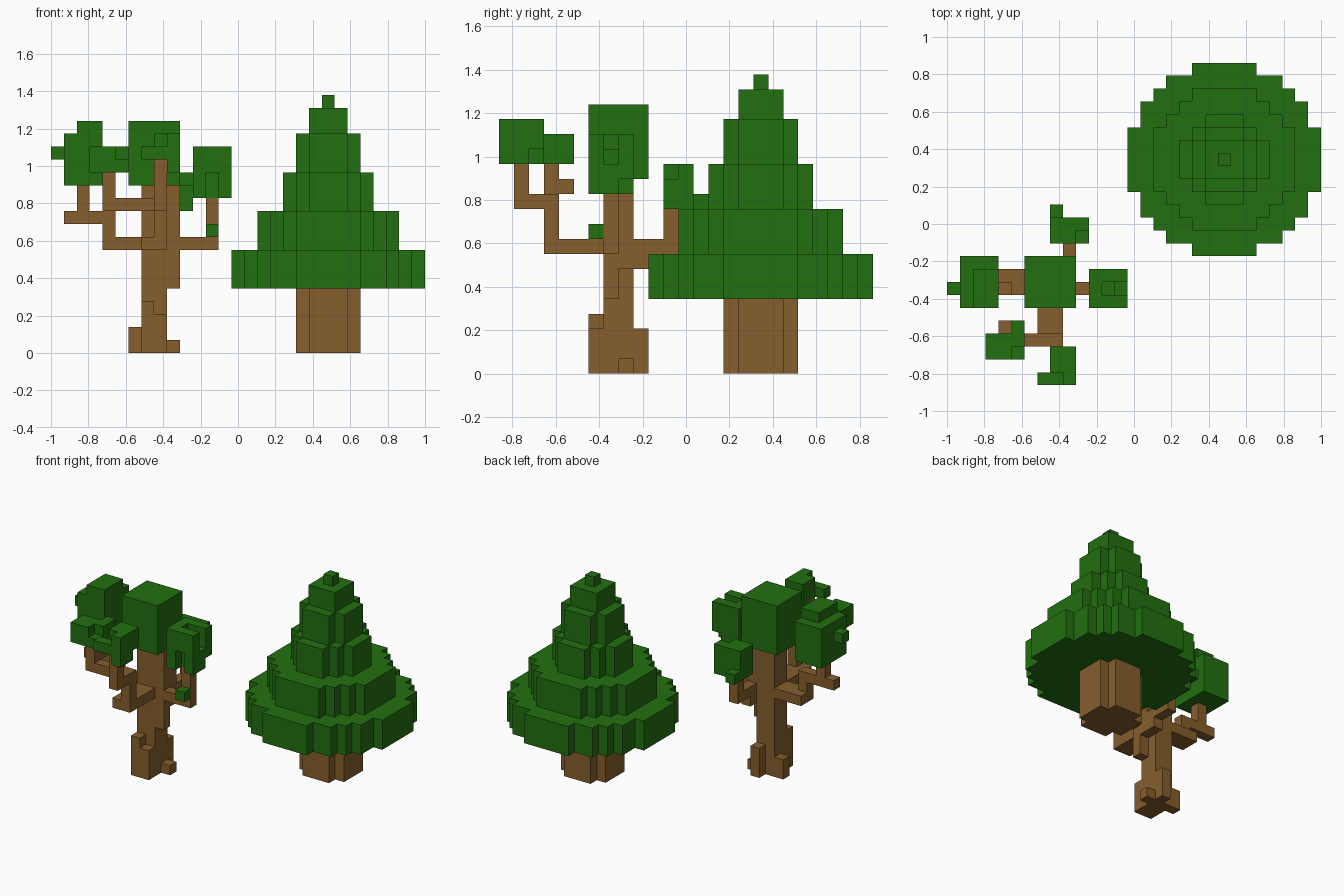
import bpy, bmesh, math
from mathutils import Vector

if "Cube" in bpy.data.objects:
    bpy.data.objects.remove(bpy.data.objects["Cube"])

U = 2 / 29                       # edge of one cube
ORIGIN = Vector((-1, -12.5 * U, 0))


def material(name, colour):
    m = bpy.data.materials.new(name)
    m.diffuse_color = (*colour, 1)
    m.use_nodes = True
    m.node_tree.nodes["Principled BSDF"].inputs["Base Color"].default_value = m.diffuse_color
    return m


BARK = material("bark brown", (0.235, 0.112, 0.026))
LEAF = material("leaf green", (0.016, 0.160, 0.005))
parts = {}
taken = set()


def box(x0, x1, y0, y1, z0, z1):
    """Grid cells of a block, upper limits excluded."""
    return {(x, y, z) for x in range(x0, x1) for y in range(y0, y1) for z in range(z0, z1)}


def part(name, mat, boxes, holes=()):
    cells = set().union(*(box(*b) for b in boxes)) - set(holes) - taken
    taken.update(cells)
    parts[name] = (mat, cells)


def disc(half_widths, z0, z1, cx=21, cy=17):
    """Stepped round layer; half_widths[d] is the half width of row d from the middle."""
    out = []
    for d, h in enumerate(half_widths):
        for s in {d, -d}:
            out.append((cx - h, cx + h + 1, cy + s, cy + s + 1, z0, z1))
    return out


def build(name, mat, cells):
    bm = bmesh.new()
    for c in cells:
        for axis in range(3):
            for side in (0, 1):
                n = list(c)
                n[axis] += 2 * side - 1
                if tuple(n) in taken:
                    continue
                a, b = (axis + 1) % 3, (axis + 2) % 3
                ring = [(0, 0), (1, 0), (1, 1), (0, 1)]
                if not side:
                    ring.reverse()
                vs = []
                for p, q in ring:
                    v = Vector(c)
                    v[axis] += side
                    v[a] += p
                    v[b] += q
                    vs.append(bm.verts.new(ORIGIN + v * U))
                bm.faces.new(vs)
    bmesh.ops.remove_doubles(bm, verts=bm.verts, dist=U * 0.01)
    bmesh.ops.dissolve_limit(bm, angle_limit=math.radians(1), verts=bm.verts, edges=bm.edges)
    me = bpy.data.meshes.new(name)
    bm.to_mesh(me)
    bm.free()
    me.materials.append(mat)
    bpy.context.collection.objects.link(bpy.data.objects.new(name, me))


# Conifer: trunk and tapering round layers
part("conifer_trunk", BARK, disc([2, 2, 1], 0, 5))
layers = [([7, 7, 7, 6, 6, 5, 4, 2], 5, 8), ([5, 5, 5, 4, 3, 2], 8, 11), ([3, 3, 2, 1], 11, 14),
          ([2, 2, 1], 14, 17), ([1, 1], 17, 19), ([0], 19, 20)]
for i, layer in enumerate(layers):
    part(f"conifer_layer_{i + 1}", LEAF, disc(*layer))

# Broadleaf tree: trunk and roots
part("broadleaf_trunk", BARK, [(7, 9, 7, 9, 0, 13), (9, 10, 7, 8, 5, 13), (9, 10, 8, 9, 7, 13)])
part("roots", BARK, [(7, 8, 6, 7, 0, 4), (8, 9, 6, 7, 0, 3), (8, 9, 9, 10, 0, 3),
                     (6, 7, 8, 9, 0, 2), (9, 10, 8, 9, 0, 1)])

# Branches
part("left_branch", BARK, [(4, 7, 7, 9, 8, 9), (4, 5, 7, 8, 8, 11), (1, 5, 7, 8, 10, 11),
                           (2, 3, 7, 8, 10, 13)])
part("right_branch", BARK, [(10, 13, 7, 8, 8, 9), (12, 13, 7, 8, 8, 12)])
part("back_branch", BARK, [(9, 10, 9, 10, 7, 9), (9, 10, 10, 12, 8, 9), (9, 10, 11, 12, 8, 11)])
part("front_branch", BARK, [(7, 9, 3, 7, 8, 9), (8, 9, 3, 4, 8, 12), (8, 9, 1, 4, 11, 12),
                            (8, 9, 1, 2, 11, 15)])
part("front_left_branch", BARK, [(4, 8, 3, 4, 11, 12), (4, 5, 3, 4, 11, 14), (4, 5, 4, 5, 12, 13)])

# Leaf clusters
part("crown_leaves", LEAF, [(6, 10, 6, 10, 13, 18)])
part("left_leaves", LEAF, [(1, 4, 6, 10, 13, 17), (2, 4, 6, 9, 17, 18), (0, 1, 7, 8, 15, 16)])
part("front_left_leaves", LEAF, [(3, 6, 2, 4, 14, 16), (5, 6, 4, 5, 14, 16)], [(5, 2, 15)])
part("front_leaves", LEAF, [(8, 10, 0, 3, 14, 17), (7, 8, 0, 1, 15, 16)],
     [(8, 0, 16), (8, 0, 14), (9, 2, 14)])
part("right_leaves", LEAF, [(11, 14, 6, 9, 12, 16)],
     [(12, 7, 15), (13, 7, 15), (13, 7, 14), (12, 6, 12), (12, 6, 13), (13, 8, 12)])
part("back_leaves", LEAF, [(8, 11, 11, 13, 11, 14), (8, 9, 13, 14, 11, 12)], [(10, 11, 13)])
part("small_leaf", LEAF, [(12, 13, 6, 7, 9, 10)])

for name, (mat, cells) in parts.items():
    build(name, mat, cells)
